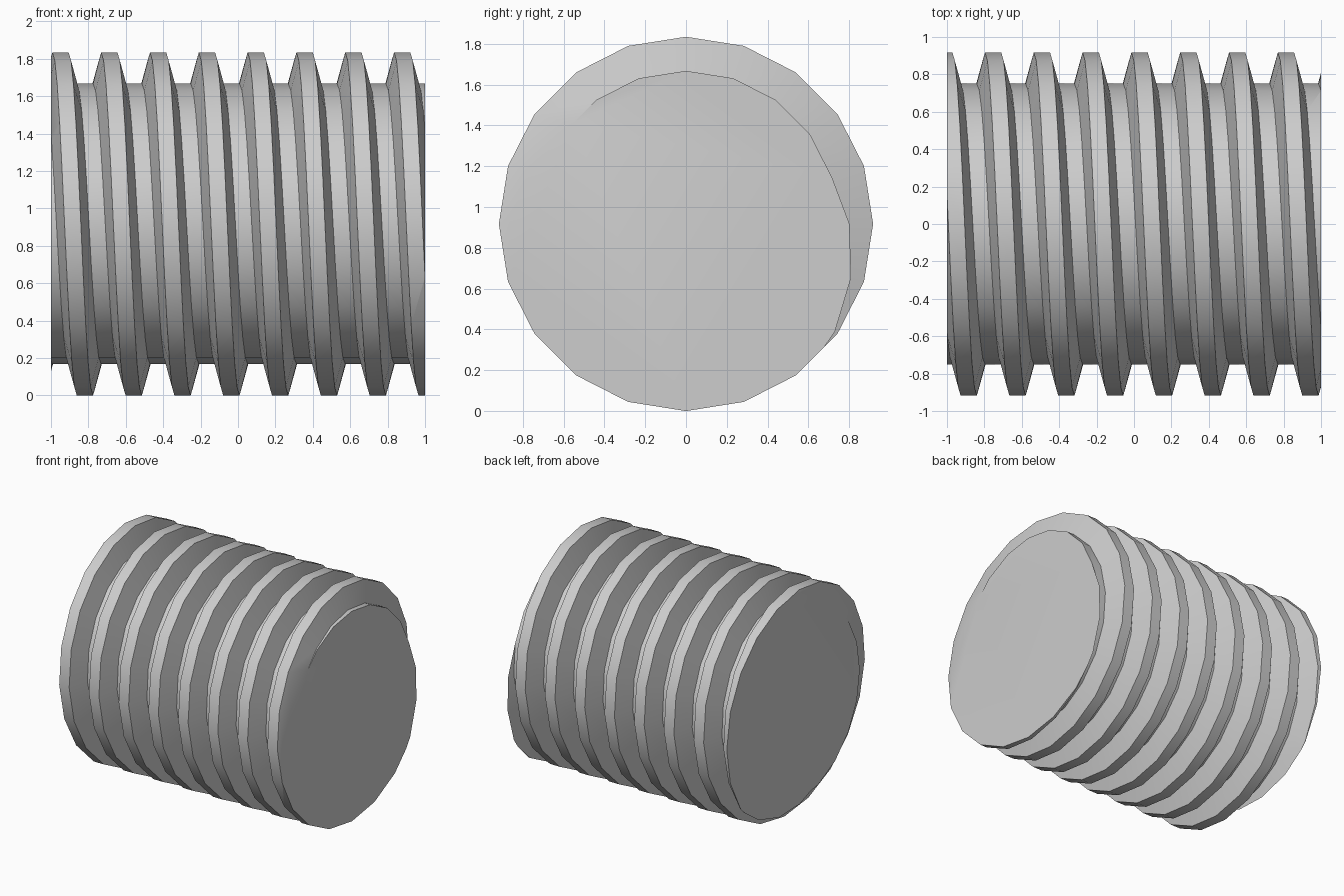
import bpy, bmesh, math
from mathutils import Vector

cube = bpy.data.objects.get("Cube")
if cube:
    bpy.data.objects.remove(cube, do_unlink=True)

SIDES = 20
PITCH = 0.261
CREST_R, ROOT_R = 0.917, 0.75
CREST_X = 0.095          # centre of one crest on the top side
TURNS = 6                # turns swept either way before trimming

# One pitch of thread: crest, flank, root, flank (offset along axis, radius)
profile = [(-PITCH / 6, CREST_R), (PITCH / 6, CREST_R),
           (PITCH / 3, ROOT_R), (PITCH * 2 / 3, ROOT_R),
           (PITCH * 5 / 6, CREST_R)]

# Sweep the thread profile along a helix about the x axis
bm = bmesh.new()
previous = None
for step in range(-TURNS * SIDES, TURNS * SIDES + 1):
    turn = step / SIDES
    angle = math.tau * turn
    row = [bm.verts.new((CREST_X + turn * PITCH + dx,
                         -r * math.sin(angle),
                         CREST_R + r * math.cos(angle))) for dx, r in profile]
    if previous:
        for k in range(len(profile) - 1):
            bm.faces.new((previous[k], previous[k + 1], row[k + 1], row[k]))
    previous = row
bmesh.ops.remove_doubles(bm, verts=bm.verts[:], dist=0.0005)

# Trim both ends flat and cap them
for end in (-1, 1):
    cut = bmesh.ops.bisect_plane(
        bm, geom=bm.verts[:] + bm.edges[:] + bm.faces[:], dist=0.00001,
        plane_co=Vector((end, 0, 0)), plane_no=Vector((end, 0, 0)),
        clear_outer=True)
    rim = [e for e in cut["geom_cut"]
           if isinstance(e, bmesh.types.BMEdge) and e.is_boundary]
    bmesh.ops.holes_fill(bm, edges=rim, sides=0)
bmesh.ops.recalc_face_normals(bm, faces=bm.faces[:])

mesh = bpy.data.meshes.new("threaded_rod")
bm.to_mesh(mesh)
bm.free()
rod = bpy.data.objects.new("threaded_rod", mesh)
bpy.context.collection.objects.link(rod)

# Plain grey metal
grey = (0.61, 0.61, 0.61, 1)
material = bpy.data.materials.new("light_grey")
material.use_nodes = True
material.diffuse_color = grey
material.node_tree.nodes["Principled BSDF"].inputs["Base Color"].default_value = grey
mesh.materials.append(material)

# Smooth around the rod, sharp along the thread edges
bpy.ops.object.select_all(action="DESELECT")
rod.select_set(True)
bpy.context.view_layer.objects.active = rod
bpy.ops.object.shade_smooth_by_angle(angle=math.radians(30))
